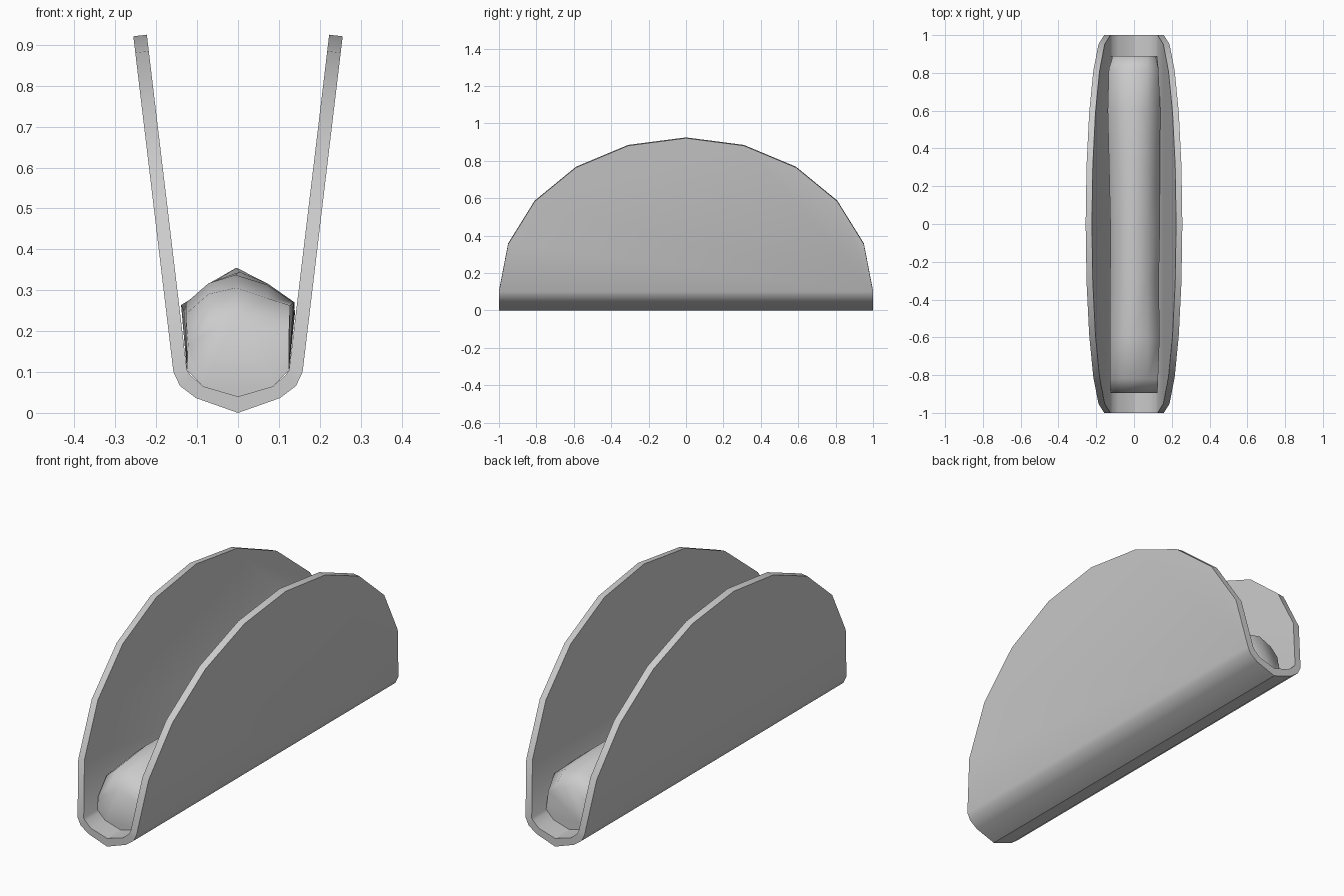
import bpy, bmesh, math, random

if "Cube" in bpy.data.objects:
    bpy.data.objects.remove(bpy.data.objects["Cube"])

random.seed(4)


def finish(bm, name, angle):
    bmesh.ops.recalc_face_normals(bm, faces=bm.faces)
    mesh = bpy.data.meshes.new(name)
    bm.to_mesh(mesh)
    bm.free()
    ob = bpy.data.objects.new(name, mesh)
    bpy.context.collection.objects.link(ob)
    bpy.ops.object.select_all(action='DESELECT')
    ob.select_set(True)
    bpy.context.view_layer.objects.active = ob
    bpy.ops.object.shade_smooth_by_angle(angle=math.radians(angle))
    return ob


def mirrored(half):
    # half runs from the right side down to the centre line
    return half + [(-x, z) for x, z in reversed(half[:-1])]


INNER = mirrored([(0.125, 0.105), (0.085, 0.065), (0, 0.04)])
INNER_SHELL = mirrored([(0.125, 0.105), (0.117, 0.093), (0.085, 0.065), (0, 0.04)])
OUTER_SHELL = mirrored([(0.158, 0.10), (0.142, 0.066), (0.102, 0.036), (0, 0.0)])


# Folded shell: half-disc walls joined by a rounded trough
def sheet(bm, fold, top_x, top_z):
    front = [bm.verts.new((x, -1, z)) for x, z in fold]
    back = [bm.verts.new((x, 1, z)) for x, z in fold]
    for i in range(len(fold) - 1):
        bm.faces.new((front[i], front[i + 1], back[i + 1], back[i]))
    arcs = []
    for side, k in ((1, 0), (-1, -1)):
        x0, z0 = abs(fold[k][0]), fold[k][1]
        arc = []
        for i in range(1, 10):
            a = math.radians(18 * i)
            t = math.sin(a)
            arc.append(bm.verts.new((side * (x0 + (top_x - x0) * t), -math.cos(a),
                                     z0 + (top_z - z0) * t)))
        bm.faces.new([front[k]] + arc + [back[k]])
        arcs.append(arc)
    # boundary loop around the whole sheet
    return front + arcs[1] + back[::-1] + arcs[0][::-1]


bm = bmesh.new()
outer = sheet(bm, OUTER_SHELL, 0.256, 0.921)
inner = sheet(bm, INNER_SHELL, 0.223, 0.925)
n = len(outer)
for i in range(n):
    j = (i + 1) % n
    bm.faces.new((outer[i], outer[j], inner[j], inner[i]))
finish(bm, "folded_shell", 30)

# Lumpy filling lying in the trough: (y, side height, shoulder height, crown height)
stations = [(-0.895, 0.18, 0.22, 0.24), (-0.82, 0.25, 0.29, 0.31), (-0.6, 0.26, 0.31, 0.34),
            (-0.3, 0.25, 0.31, 0.345), (0, 0.26, 0.315, 0.35), (0.3, 0.25, 0.31, 0.345),
            (0.6, 0.26, 0.31, 0.335), (0.82, 0.25, 0.28, 0.30), (0.89, 0.2, 0.24, 0.255)]
bm = bmesh.new()
rings = []
for y, zs, zm, zt in stations:
    def j(s):
        return random.uniform(-s, s)
    w = 0.118 if abs(y) > 0.85 else 0.132
    pts = INNER + [(-w + j(0.008), zs + j(0.015)), (-0.072, zm + j(0.012)),
                   (j(0.01), zt + j(0.006)), (0.072, zm + j(0.012)),
                   (w + j(0.008), zs + j(0.015))]
    rings.append([bm.verts.new((x, y, z)) for x, z in pts])
for a, b in zip(rings, rings[1:]):
    for i in range(len(a)):
        k = (i + 1) % len(a)
        bm.faces.new((a[i], a[k], b[k], b[i]))
bm.faces.new(rings[0])
bm.faces.new(rings[-1])
finish(bm, "filling", 60)
